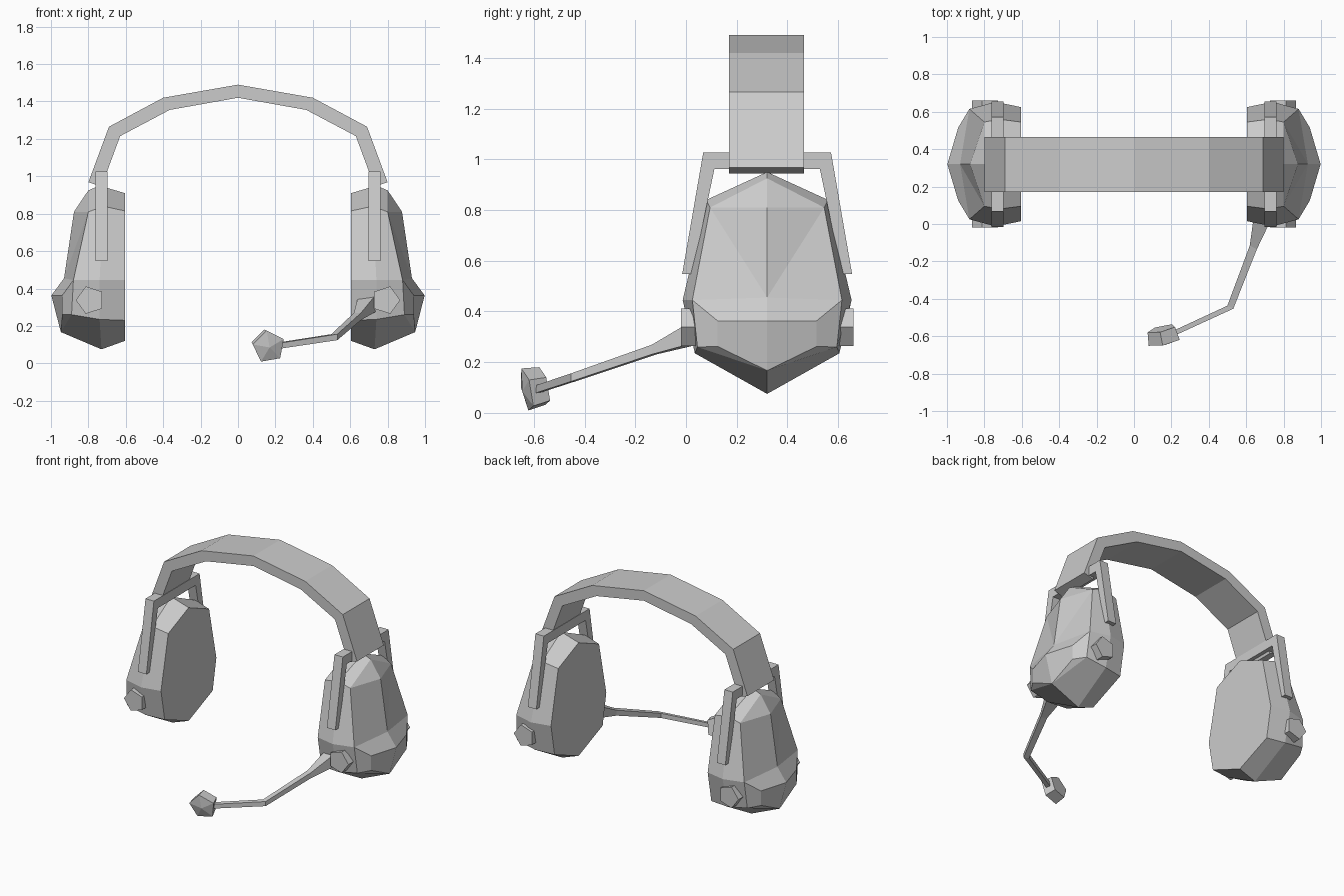
import bpy, bmesh
from math import cos, sin, radians
from mathutils import Vector

if "Cube" in bpy.data.objects:
    bpy.data.objects.remove(bpy.data.objects["Cube"])

CY = 0.32  # y of the cup / band centre line


def make(name, verts, faces):
    me = bpy.data.meshes.new(name)
    me.from_pydata([tuple(v) for v in verts], [], faces)
    bm = bmesh.new()
    bm.from_mesh(me)
    bmesh.ops.recalc_face_normals(bm, faces=bm.faces)
    bm.to_mesh(me)
    bm.free()
    ob = bpy.data.objects.new(name, me)
    bpy.context.collection.objects.link(ob)
    return ob


def loft(name, rings):
    """Skin equal-sized rings of points and cap both ends."""
    n = len(rings[0])
    faces = [(r * n + i, r * n + (i + 1) % n, (r + 1) * n + (i + 1) % n, (r + 1) * n + i)
             for r in range(len(rings) - 1) for i in range(n)]
    faces += [tuple(range(n)), tuple(range((len(rings) - 1) * n, len(rings) * n))]
    return make(name, [p for ring in rings for p in ring], faces)


def pentagon(center, axis, radius, start):
    z = Vector(axis).normalized()
    u = z.cross(Vector((0, 0, 1))).normalized()
    if u.x < 0:
        u = -u
    v = Vector((0, 0, 1)) - z * z.z
    v.normalize()
    return [Vector(center) + radius * (cos(radians(start + 72 * k)) * u + sin(radians(start + 72 * k)) * v)
            for k in range(5)]


# headband: angular arch strip
half = [((0.80, 0.968), (0.73, 0.945)), ((0.69, 1.265), (0.63, 1.215)), ((0.40, 1.42), (0.365, 1.355))]
arch = [((-o[0], o[1]), (-i[0], i[1])) for o, i in half] + [((0, 1.49), (0, 1.42))] + half[::-1]
loft("headband", [[(o[0], 0.17, o[1]), (o[0], 0.465, o[1]), (i[0], 0.465, i[1]), (i[0], 0.17, i[1])]
                  for o, i in arch])


def cup_ring(top, s1, s2, s3, bottom):
    """Eight-sided ring from (x, half width, z) points, mirrored about the centre line."""
    right = [top, s1, s2, s3, bottom]
    return [(x, CY + w, z) for x, w, z in right] + [(x, CY - w, z) for x, w, z in (s3, s2, s1)]


def ear_cup(side, name):
    rings = [
        cup_ring((.605, 0, .91), (.605, .225, .815), (.605, .305, .445), (.605, .265, .23), (.605, 0, .12)),
        cup_ring((.74, 0, .95), (.72, .24, .84), (.74, .333, .445), (.74, .285, .235), (.73, 0, .075)),
        cup_ring((.80, 0, .925), (.80, .225, .81), (.88, .295, .445), (.89, .275, .26), (.947, 0, .167)),
    ]
    verts = [p for r in rings for p in r]
    # outer shell: centre ridge and the bulge near the bottom
    verts += [(.877, CY, .81), (.93, CY, .455), (.998, CY, .363)]
    verts += [(.94, CY + w, z) for w in (.195, -.195) for z in (.363, .262)]
    faces = [tuple(range(8))]
    faces += [(r * 8 + i, r * 8 + (i + 1) % 8, r * 8 + 8 + (i + 1) % 8, r * 8 + 8 + i)
              for r in range(2) for i in range(8)]
    c1, c2, c3, top, bot = 24, 25, 26, 16, 20
    for s1, s2, s3, p, q in ((17, 18, 19, 27, 28), (23, 22, 21, 29, 30)):
        faces += [(top, s1, c1), (c1, s1, c2), (s1, s2, c2), (c2, s2, p, c3),
                  (s2, s3, q, p), (p, q, bot, c3), (s3, bot, q)]
    make(name, [(side * x, y, z) for x, y, z in verts], faces)


fork = [(-.335, .548), (-.252, 1.027), (.252, 1.027), (.335, .548),
        (.295, .548), (.208, .962), (-.208, .962), (-.295, .548)]

for side, label in ((1, "right"), (-1, "left")):
    ear_cup(side, "ear_cup_" + label)
    # yoke straddling the cup
    loft("yoke_" + label, [[(side * x, CY + w, z) for w, z in fork] for x in (.697, .762)])
    # pivot knobs front and back
    for y0, y1, end in ((-.02, .05, "front"), (.59, .66, "back")):
        rings = [pentagon((.79, y, .338), (0, 1, 0), .077, 0) for y in (y0, y1)]
        loft(f"knob_{end}_{label}", [[(side * p.x, p.y, p.z) for p in r] for r in rings])

# microphone boom: tapering square arm
path = [((.69, .05, .32), .045), ((.638, -.125, .25), .019), ((.515, -.445, .14), .016), ((.20, -.59, .092), .015)]
loft("microphone_boom", [[(x + a * r, y - a * r * .5, z + b * r) for a, b in ((-1, -1), (1, -1), (1, 1), (-1, 1))]
                         for (x, y, z), r in path])

# microphone: tilted five-sided capsule with a shallow point
axis = Vector((.22, -.95, -.2)).normalized()
mid = Vector((.158, -.598, .095))
rings = [pentagon(mid + axis * t, axis, r, 172) for t, r in ((-.04, .08), (.032, .09))]
verts = rings[0] + rings[1] + [mid + axis * .05]
faces = [tuple(range(5))]
for i in range(5):
    j = (i + 1) % 5
    faces += [(i, j, 5 + j, 5 + i), (5 + i, 5 + j, 10)]
make("microphone", verts, faces)
